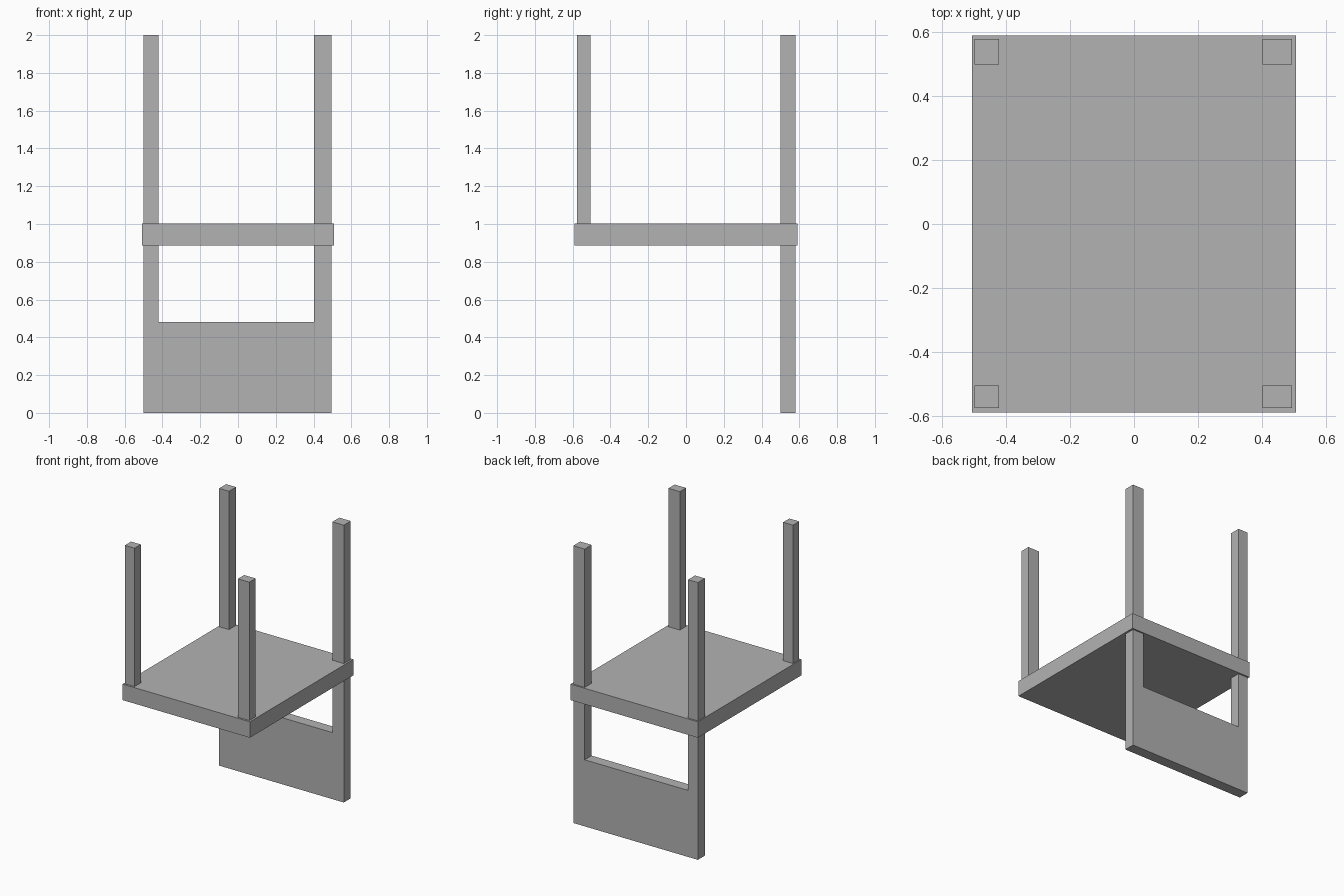
import bpy
import bmesh

if "Cube" in bpy.data.objects:
    bpy.data.objects.remove(bpy.data.objects["Cube"], do_unlink=True)

# One plain grey for the whole chair
grey = bpy.data.materials.new("plain_grey")
grey.use_nodes = True
colour = (0.448, 0.448, 0.448, 1)
grey.diffuse_color = colour
grey.node_tree.nodes["Principled BSDF"].inputs["Base Color"].default_value = colour


def extrude_profile(name, profile, y0, y1):
    """Extrude an (x, z) outline from y0 to y1."""
    bm = bmesh.new()
    face = bm.faces.new([bm.verts.new((x, y0, z)) for x, z in profile])
    result = bmesh.ops.extrude_face_region(bm, geom=[face])
    moved = [v for v in result["geom"] if isinstance(v, bmesh.types.BMVert)]
    bmesh.ops.translate(bm, verts=moved, vec=(0, y1 - y0, 0))
    bmesh.ops.recalc_face_normals(bm, faces=bm.faces)
    mesh = bpy.data.meshes.new(name)
    bm.to_mesh(mesh)
    bm.free()
    mesh.materials.append(grey)
    obj = bpy.data.objects.new(name, mesh)
    bpy.context.collection.objects.link(obj)
    return obj


def box(name, x, y, z):
    outline = [(x[0], z[0]), (x[1], z[0]), (x[1], z[1]), (x[0], z[1])]
    return extrude_profile(name, outline, *y)


# Seat slab, with the legs pointing up
seat_bottom, seat_top, leg_top = 0.887, 1.002, 2.0
box("seat", (-0.508, 0.508), (-0.59, 0.59), (seat_bottom, seat_top))

# Four legs, the left pair slightly wider
sides = {"right": (-0.5, -0.422), "left": (0.403, 0.494)}
ends = {"front": (-0.576, -0.505), "back": (0.5, 0.579)}
for side, x in sides.items():
    for end, y in ends.items():
        box(f"{end}_{side}_leg", x, y, (seat_top, leg_top))

# Backrest below the seat: two posts joined by a flush panel
(outer_r, inner_r), (inner_l, outer_l) = sides["right"], sides["left"]
panel_top = 0.48
backrest = [(outer_r, 0), (outer_l, 0), (outer_l, seat_bottom), (inner_l, seat_bottom),
            (inner_l, panel_top), (inner_r, panel_top), (inner_r, seat_bottom),
            (outer_r, seat_bottom)]
extrude_profile("backrest", backrest, *ends["back"])
